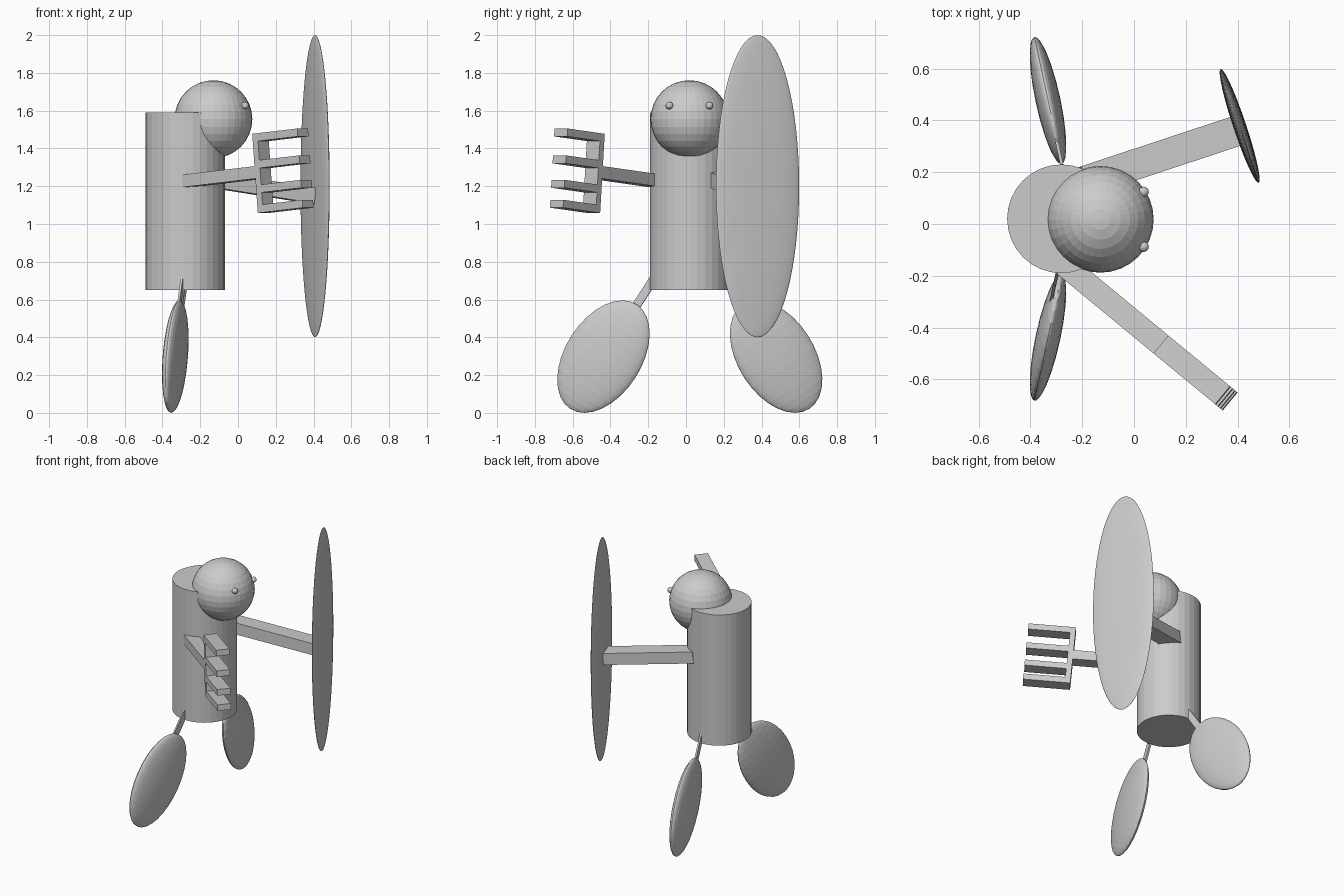
import bpy, bmesh
from math import radians, sin, cos
from mathutils import Matrix, Vector

if "Cube" in bpy.data.objects:
    bpy.data.objects.remove(bpy.data.objects["Cube"])


def finish(name, bm, matrix):
    bmesh.ops.transform(bm, matrix=matrix, verts=bm.verts)
    bmesh.ops.recalc_face_normals(bm, faces=bm.faces)
    mesh = bpy.data.meshes.new(name)
    bm.to_mesh(mesh)
    bm.free()
    obj = bpy.data.objects.new(name, mesh)
    bpy.context.collection.objects.link(obj)
    return obj


def ellipsoid(name, frame, radii, segs=32, rings=16):
    bm = bmesh.new()
    bmesh.ops.create_uvsphere(bm, u_segments=segs, v_segments=rings, radius=1)
    return finish(name, bm, frame @ Matrix.Diagonal((*radii, 1)))


def box(name, frame, center, size):
    bm = bmesh.new()
    bmesh.ops.create_cube(bm, size=1)
    return finish(name, bm, frame @ Matrix.Translation(center) @ Matrix.Diagonal((*size, 1)))


def limb_frame(origin, heading, pitch):
    """Local x runs along the limb, y sideways, z up."""
    return (Matrix.Translation(origin) @ Matrix.Rotation(radians(heading), 4, 'Z')
            @ Matrix.Rotation(-radians(pitch), 4, 'Y'))


# Body and head
bm = bmesh.new()
bmesh.ops.create_cone(bm, cap_ends=True, segments=32, radius1=0.21, radius2=0.21, depth=0.94)
finish("body", bm, Matrix.Translation((-0.28, 0.02, 1.12)))
ellipsoid("head", Matrix.Translation((-0.13, 0.018, 1.555)), (0.206,) * 3)

# Eyes
for side in (-1, 1):
    ellipsoid("eye", Matrix.Translation((0.037, 0.018 + side * 0.106, 1.627)), (0.02,) * 3, 16, 8)

# Arm with a four-fingered hand
arm = limb_frame((-0.266, -0.16, 1.228), -39.5, 5.2)
box("hand_arm", arm, (0.25, 0, 0), (0.50, 0.09, 0.066))
box("palm", arm, (0.518, 0, -0.005), (0.036, 0.09, 0.42))
for z in (0.184, 0.041, -0.089, -0.195):
    box("finger", arm, (0.655, 0, z), (0.31, 0.09, 0.042))

# Arm carrying the shield
box("shield_arm", limb_frame((-0.191, 0.165, 1.243), 18.3, -8.6),
    (0.31, 0, 0), (0.62, 0.118, 0.082))
ellipsoid("shield", limb_frame((0.408, 0.379, 1.2), 18.5, 0), (0.025, 0.232, 0.80), 48, 32)

# Legs and flat oval feet, splayed out to both sides
for side in (-1, 1):
    h = Vector((-0.21, 0.978 * side, 0))
    up = Vector((0, 0, 1)) * cos(radians(33.5)) - h * sin(radians(33.5))
    flat = up.cross(h).normalized()
    across = flat.cross(up)
    frame = Matrix((across, flat, up)).transposed().to_4x4()
    frame.translation = (-0.332, 0.02 + side * 0.457, 0.298)
    ellipsoid("foot", frame, (0.206, 0.048, 0.33))
    shift = -0.018 if side < 0 else 0
    box("leg", Matrix.Translation((shift, 0, 0)) @ frame, (0, 0, 0.37), (0.045, 0.012, 0.24))
